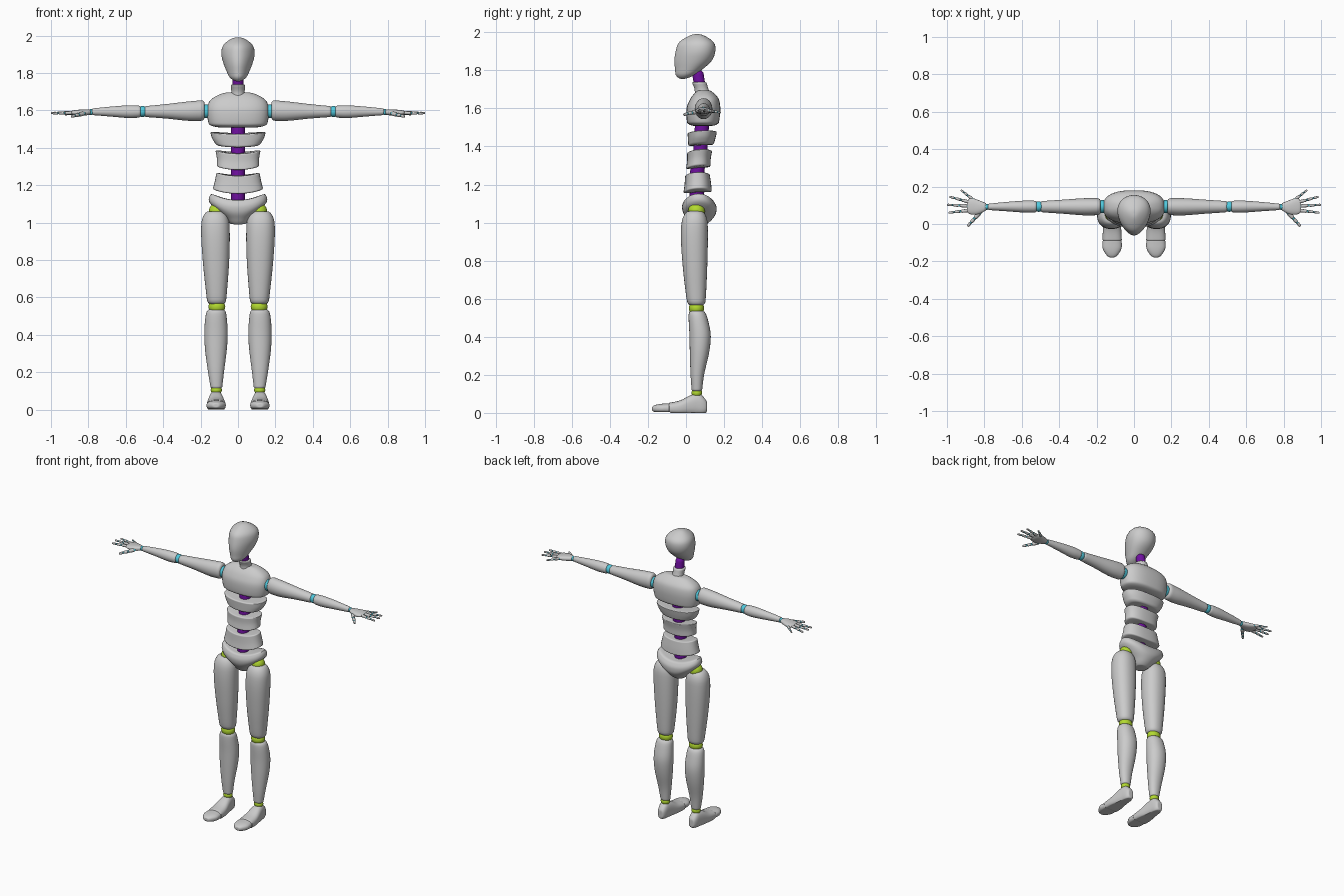
import bpy, bmesh, math
from mathutils import Vector, Matrix

COLORS = {"lime": (.45, .7, .03, 1), "cyan": (.08, .58, .72, 1), "purple": (.16, .005, .35, 1)}
MATS = {}
for key, rgba in COLORS.items():
    MATS[key] = bpy.data.materials.new(key)
    MATS[key].diffuse_color = rgba


def profile(rows, t):
    """Smooth Hermite interpolation of rows (t, umin, umax, vmin, vmax)."""
    def slope(i, k):
        a, b = rows[max(i - 1, 0)], rows[min(i + 1, len(rows) - 1)]
        return (b[k] - a[k]) / (b[0] - a[0])
    i = 0
    while i < len(rows) - 2 and t > rows[i + 1][0]:
        i += 1
    h = rows[i + 1][0] - rows[i][0]
    s = (t - rows[i][0]) / h
    return [(2*s**3 - 3*s*s + 1) * rows[i][k] + (s**3 - 2*s*s + s) * h * slope(i, k)
            + (3*s*s - 2*s**3) * rows[i + 1][k] + (s**3 - s*s) * h * slope(i + 1, k)
            for k in (1, 2, 3, 4)]


def loft(name, rows, axis="z", caps=(.02, .02), flat=.4, n=2.0, color=None, mirror=False,
         warp=None, taper=0, matrix=None, sides=40, rings=26):
    """Superelliptic loft with rounded ends of length caps; flat = end-face size."""
    t0, t1 = rows[0][0], rows[-1][0]
    stack = [(t0, 0), (t0, .5)]
    stack += [(t0 + (t1 - t0) * (1 - math.cos(math.pi * i / rings)) / 2, 1) for i in range(rings + 1)]
    stack += [(t1, .5), (t1, 0)]
    bm = bmesh.new()
    loops = []
    for t, inset in stack:
        u0, u1, v0, v1 = profile(rows, t)
        f = max(inset, .01)
        for d, cap in ((t - t0, caps[0]), (t1 - t, caps[1])):
            if d < cap:
                f *= flat + (1 - flat) * math.sqrt(max(0, 1 - (1 - d / cap) ** 2))
        loop = []
        for k in range(sides):
            a = 2 * math.pi * k / sides
            c, s = (math.copysign(abs(w) ** (2 / n), w) for w in (math.cos(a), math.sin(a)))
            u = (u0 + u1) / 2 + f * c * (u1 - u0) / 2 * (1 + taper * s)
            v = (v0 + v1) / 2 + f * s * (v1 - v0) / 2
            co = Vector({"z": (u, v, t), "x": (t, u, v), "y": (u, t, v)}[axis])
            if warp:
                co = Vector(warp(*co))
            loop.append(bm.verts.new(matrix @ co if matrix else co))
        loops.append(loop)
    for a, b in zip(loops, loops[1:]):
        for k in range(sides):
            j = (k + 1) % sides
            bm.faces.new((a[k], a[j], b[j], b[k]))
    bm.faces.new(loops[0])
    bm.faces.new(loops[-1])
    return finish(name, bm, color, mirror)


def ball(name, loc, size, color, mirror=True, seg=24):
    bm = bmesh.new()
    bmesh.ops.create_uvsphere(bm, u_segments=seg, v_segments=seg // 2, radius=1,
                              matrix=Matrix.Translation(loc) @ Matrix.Diagonal((*size, 1)))
    return finish(name, bm, color, mirror)


def finish(name, bm, color, mirror):
    bmesh.ops.recalc_face_normals(bm, faces=bm.faces)
    me = bpy.data.meshes.new(name)
    bm.to_mesh(me)
    bm.free()
    ob = bpy.data.objects.new(name, me)
    bpy.context.collection.objects.link(ob)
    if color:
        me.materials.append(MATS[color])
    if mirror:
        ob.modifiers.new("Mirror", "MIRROR").use_clip = False
    return ob


def sag(k, tilt=0, y0=.07):
    return lambda x, y, z: (x, y, z + k * x * x + tilt * (y - y0))


# Head and neck
loft("head", [(1.755, -.035, .035, -.055, .02), (1.80, -.056, .056, -.057, .08),
              (1.85, -.076, .076, -.061, .135), (1.90, -.087, .087, -.054, .154),
              (1.95, -.08, .08, -.038, .148), (1.99, -.06, .06, -.005, .12)],
     caps=(.03, .06), flat=.12, taper=.2)
loft("neck", [(1.66, -.043, .043, .045, .135), (1.70, -.036, .036, .045, .118),
              (1.738, -.04, .04, .03, .108)], caps=(.01, .01), flat=.8)
loft("neck_joint", [(1.70, -.03, .03, .045, .105), (1.80, -.027, .027, .03, .09)], color="purple")

# Torso
loft("chest", [(1.508, -.152, .152, .008, .17), (1.56, -.163, .163, .002, .178),
               (1.61, -.165, .165, .005, .18), (1.65, -.152, .152, .022, .172),
               (1.695, -.115, .115, .045, .145)], caps=(.02, .05), flat=.5, n=2.5)
loft("upper_rib", [(1.405, -.115, .115, .012, .145), (1.44, -.138, .138, .01, .155),
                   (1.475, -.149, .149, .008, .163)],
     caps=(.012, .006), flat=.86, n=2.4, warp=sag(.5, .05))
loft("middle_rib", [(1.287, -.113, .113, .0, .128), (1.33, -.113, .113, .006, .13),
                    (1.373, -.121, .121, .006, .138)],
     caps=(.008, .006), flat=.9, n=2.4, warp=sag(1, .08))
loft("lower_rib", [(1.158, -.135, .135, -.014, .136), (1.2, -.125, .125, -.008, .132),
                   (1.253, -.115, .115, -.004, .124)],
     caps=(.008, .006), flat=.9, n=2.4, warp=sag(1.1, .05))
loft("spine", [(1.10, -.037, .037, .02, .095), (1.25, -.037, .037, .02, .095),
               (1.38, -.037, .037, .038, .112), (1.53, -.037, .037, .048, .122)], color="purple")
loft("pelvis", [(.99, -.045, .045, .025, .11), (1.02, -.075, .075, .005, .14),
                (1.045, -.12, .12, -.012, .156), (1.065, -.152, .152, -.019, .16),
                (1.09, -.155, .155, -.02, .158), (1.12, -.143, .143, -.008, .14)],
     caps=(.018, .008), flat=.82, n=2.2, warp=sag(1.8))

# Legs
ball("hip_joint", (.112, .055, 1.06), (.044, .044, .044), "lime")
loft("thigh", [(.562, .066, .163, .01, .1), (.62, .06, .17, .0, .105), (.78, .048, .187, -.018, .112),
               (.94, .044, .197, -.027, .115), (1.06, .05, .193, -.018, .112)],
     caps=(.022, .07), flat=.5, n=2.2, mirror=True)
ball("knee_joint", (.113, .055, .55), (.045, .04, .04), "lime")
loft("shin", [(.115, .085, .146, .03, .084), (.2, .075, .16, .024, .095), (.32, .06, .176, .02, .122),
              (.41, .055, .18, .018, .13), (.49, .06, .175, .014, .115), (.535, .066, .166, .014, .1)],
     caps=(.006, .02), flat=.75, n=2.1, mirror=True)
ball("ankle_joint", (.116, .057, .105), (.03, .028, .026), "lime")


def floor(x, y, z):
    return (x, y, max(z, .004 if y < -.085 else 0))


loft("foot", [(-.092, .065, .168, -.008, .052), (-.03, .068, .166, -.012, .066),
              (.03, .078, .157, -.012, .095), (.07, .084, .15, -.012, .1), (.11, .087, .146, -.01, .075)],
     axis="y", caps=(.006, .04), flat=.5, n=2.5, mirror=True, warp=floor).data
loft("toes", [(-.178, .08, .155, -.002, .046), (-.13, .066, .168, -.002, .048), (-.086, .066, .167, -.004, .051)],
     axis="y", caps=(.06, .004), flat=.3, n=2.4, mirror=True, warp=floor)

# Arms
loft("shoulder_joint", [(.14, .058, .128, 1.557, 1.632), (.21, .06, .126, 1.56, 1.63)],
     axis="x", color="cyan", mirror=True, rings=8)
loft("upper_arm", [(.178, .048, .138, 1.545, 1.655), (.26, .046, .138, 1.544, 1.648),
                   (.38, .055, .13, 1.556, 1.634), (.5, .063, .122, 1.565, 1.622)],
     axis="x", caps=(.02, .012), flat=.65, mirror=True)
ball("elbow_joint", (.51, .093, 1.594), (.032, .028, .029), "cyan")
loft("forearm", [(.52, .062, .124, 1.562, 1.625), (.58, .061, .125, 1.559, 1.627),
                 (.68, .068, .118, 1.567, 1.62), (.78, .075, .108, 1.575, 1.61)],
     axis="x", caps=(.012, .006), flat=.7, mirror=True)
ball("wrist_joint", (.786, .092, 1.591), (.016, .016, .016), "cyan")

# Hands
loft("palm", [(.788, .074, .11, 1.577, 1.605), (.83, .053, .127, 1.571, 1.605),
              (.865, .05, .138, 1.572, 1.602), (.893, .058, .132, 1.577, 1.598)],
     axis="x", caps=(.008, .014), flat=.6, n=2.3, mirror=True)

# Fingers: three bones each, with joints at the knuckles
fingers = {"thumb": ((.825, .06, 1.583), (.89, -.012, 1.567), .012),
           "index_finger": ((.882, .073, 1.587), (.992, .06, 1.584), .0095),
           "middle_finger": ((.888, .096, 1.589), (1.0, .103, 1.586), .0095),
           "ring_finger": ((.88, .117, 1.588), (.987, .146, 1.584), .0092),
           "little_finger": ((.862, .132, 1.586), (.926, .182, 1.578), .0085)}
for name, (a, b, r) in fingers.items():
    a, b = Vector(a), Vector(b)
    rot = (b - a).to_track_quat("Z", "Y").to_matrix().to_4x4()
    stops = (0, .42, .73, 1)
    for i in range(3):
        p, q = a.lerp(b, stops[i]), a.lerp(b, stops[i + 1])
        length, r0, r1 = (q - p).length, r * (1 - .15 * i), r * (.88 - .15 * i)
        loft(f"{name}_bone_{i + 1}", [(.003, -r0, r0, -r0, r0), (length - (.003 if i < 2 else 0), -r1, r1, -r1, r1)],
             caps=(.004, .006), flat=.55, mirror=True, matrix=Matrix.Translation(p) @ rot, sides=14, rings=8)
        ball(f"{name}_joint_{i + 1}", p, (r0 * .85,) * 3, "cyan", seg=12)

# Smooth shading with crisp rims
for ob in bpy.context.scene.objects:
    ob.select_set(True)
    bpy.context.view_layer.objects.active = ob
bpy.ops.object.shade_smooth_by_angle(angle=math.radians(40))
